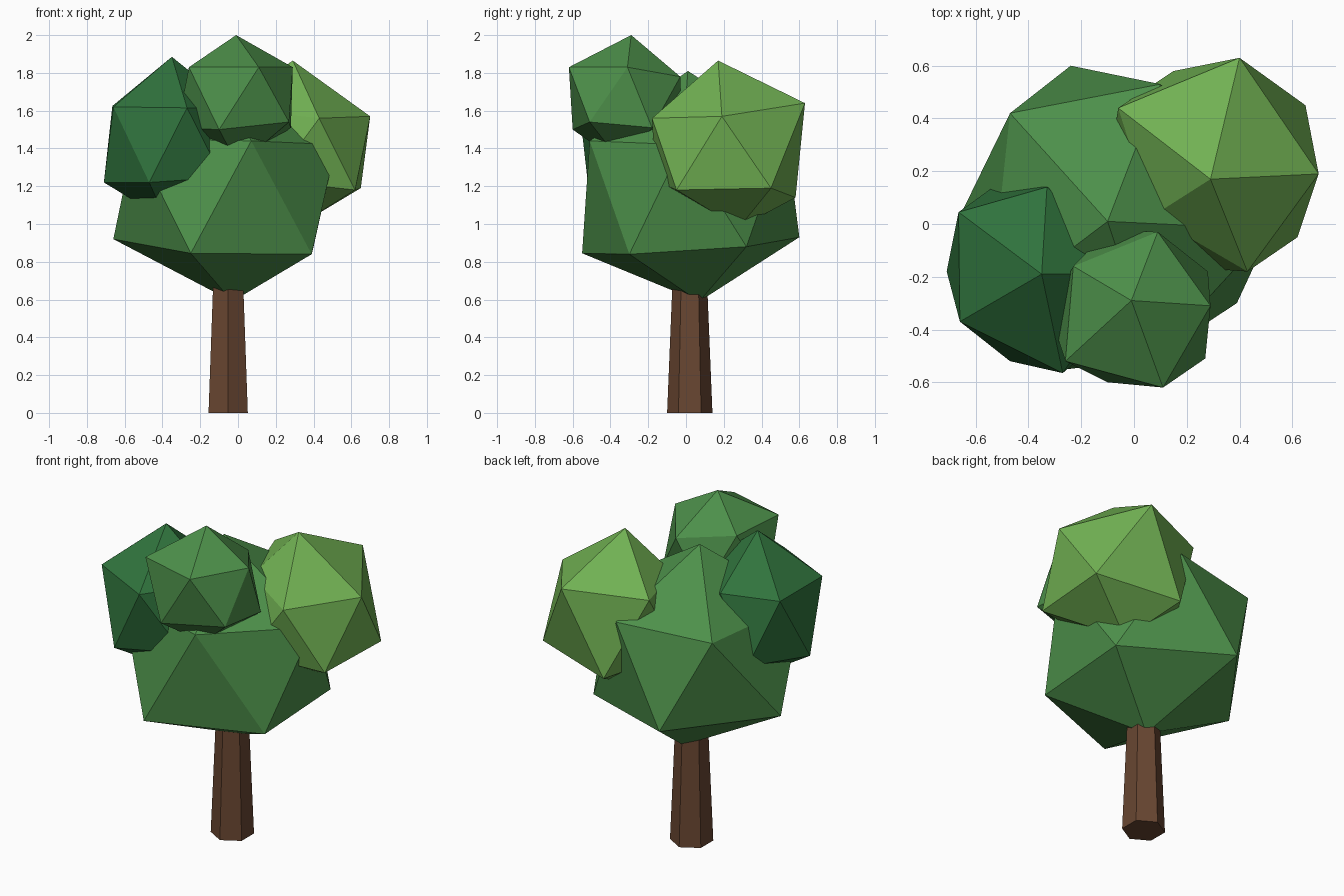
import bpy, bmesh
from mathutils import Vector


def material(name, rgb):
    """Flat colour from 0-255 screen values."""
    m = bpy.data.materials.new(name)
    lin = [((c / 255 + 0.055) / 1.055) ** 2.4 for c in rgb]
    m.diffuse_color = (*lin, 1)
    return m


bark = material("bark brown", (104, 70, 49))
mid_green = material("mid green", (77, 144, 74))
light_green = material("light green", (113, 177, 83))
dark_green = material("dark green", (48, 116, 61))


def finish(name, bm, mat):
    me = bpy.data.meshes.new(name)
    bm.to_mesh(me)
    bm.free()
    me.materials.append(mat)
    ob = bpy.data.objects.new(name, me)
    bpy.context.collection.objects.link(ob)
    return ob


def foliage(name, centre, radius, mat, corners):
    """Icosahedron clump; each given corner pulls the nearest vertex to it."""
    bm = bmesh.new()
    bmesh.ops.create_icosphere(bm, subdivisions=1, radius=radius)
    bmesh.ops.translate(bm, verts=bm.verts, vec=centre)
    free = list(bm.verts)
    for p in map(Vector, corners):
        v = min(free, key=lambda u: (u.co - p).length)
        v.co = p
        free.remove(v)
    return finish(name, bm, mat)


# tapered six-sided trunk
bm = bmesh.new()
bmesh.ops.create_cone(bm, cap_ends=True, segments=6, radius1=0.12,
                      radius2=0.083, depth=0.9)
bmesh.ops.translate(bm, verts=bm.verts, vec=(-0.052, 0.02, 0.45))
finish("trunk", bm, bark)

# large central crown
foliage("main_crown", (-0.06, 0.02, 1.2), 0.62, mid_green, [
    (-0.10, 0.01, 1.81), (-0.03, 0.07, 0.59),
    (-0.66, 0.03, 0.92), (-0.25, -0.55, 0.845), (0.39, -0.30, 0.84),
    (0.40, 0.32, 0.88), (-0.24, 0.60, 0.93),
    (0.07, -0.51, 1.44), (-0.55, -0.33, 1.45), (-0.47, 0.42, 1.46),
    (0.10, 0.53, 1.48), (0.52, -0.02, 1.42)])

# small clump on top, towards the front
foliage("top_clump", (0.0, -0.33, 1.67), 0.36, mid_green, [
    (-0.01, -0.29, 2.0),
    (-0.23, -0.16, 1.83), (0.09, -0.03, 1.78), (0.29, -0.31, 1.83),
    (0.11, -0.62, 1.83), (-0.26, -0.52, 1.83),
    (-0.10, -0.60, 1.50), (0.27, -0.51, 1.54), (0.28, -0.18, 1.51)])

# light clump on the back right
foliage("light_clump", (0.31, 0.22, 1.43), 0.45, light_green, [
    (0.29, 0.17, 1.865), (0.30, 0.28, 0.98),
    (0.40, 0.63, 1.64), (0.70, 0.19, 1.57), (0.43, -0.18, 1.56),
    (0.07, 0.03, 1.60), (-0.06, 0.44, 1.62),
    (0.65, 0.45, 1.19), (0.62, -0.05, 1.18), (0.15, 0.58, 1.14)])

# dark clump on the front left
foliage("dark_clump", (-0.38, -0.19, 1.43), 0.41, dark_green, [
    (-0.35, -0.19, 1.885),
    (-0.665, 0.045, 1.625), (-0.33, 0.14, 1.62), (-0.66, -0.37, 1.62),
    (-0.27, -0.565, 1.615),
    (-0.71, -0.18, 1.22), (-0.47, -0.52, 1.22), (-0.52, 0.15, 1.23)])
